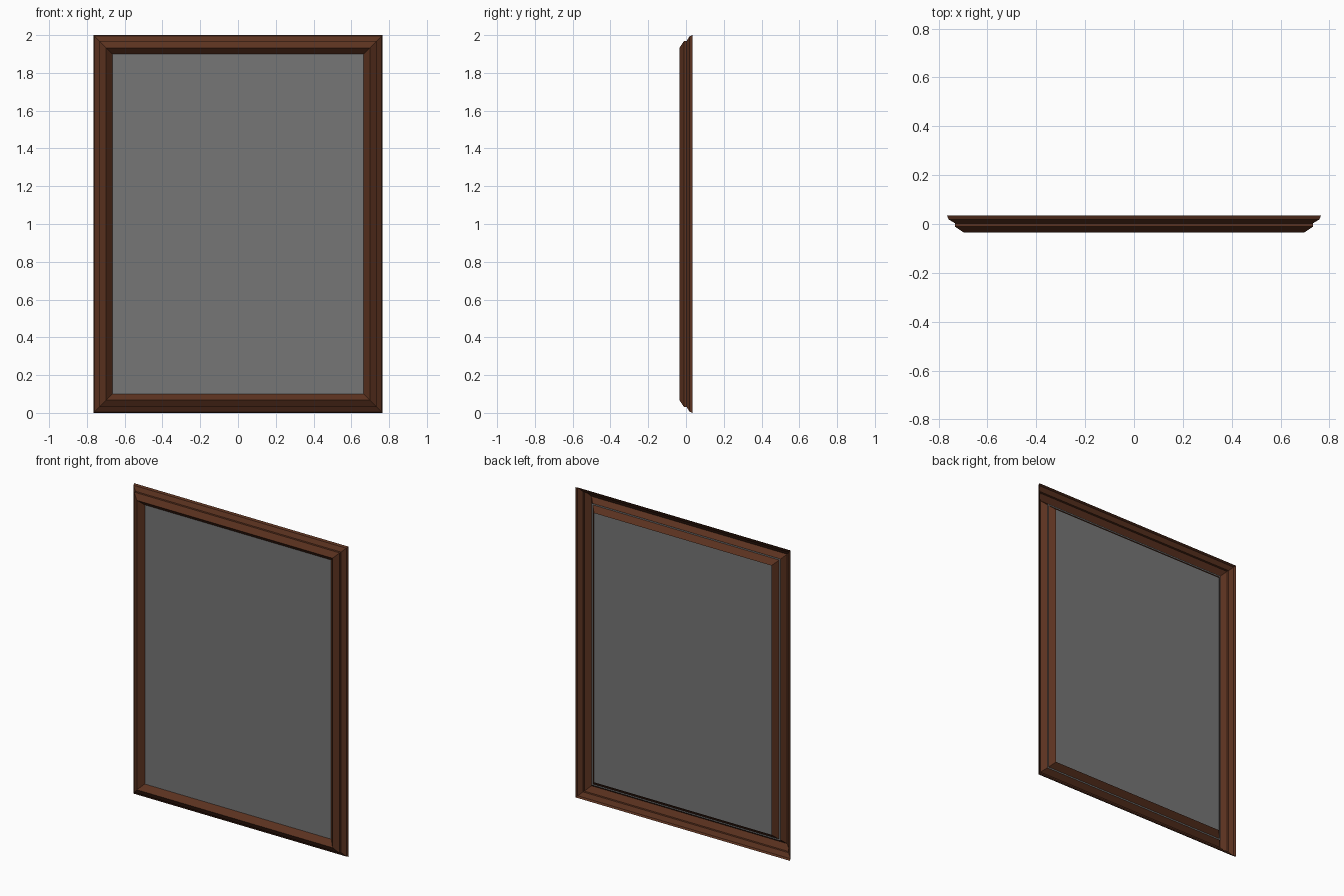
import bpy, bmesh

if "Cube" in bpy.data.objects:
    bpy.data.objects.remove(bpy.data.objects["Cube"])

def material(name, rgb):
    m = bpy.data.materials.new(name)
    m.diffuse_color = (*rgb, 1)
    m.use_nodes = True
    m.node_tree.nodes["Principled BSDF"].inputs["Base Color"].default_value = m.diffuse_color
    return m

wood = material("dark brown wood", (0.105, 0.032, 0.014))
glass = material("grey pane", (0.18, 0.18, 0.18))

HALF_W, HALF_H = 0.765, 1.0

def add_object(name, bm, mat):
    me = bpy.data.meshes.new(name)
    bm.to_mesh(me)
    bm.free()
    me.materials.append(mat)
    ob = bpy.data.objects.new(name, me)
    bpy.context.collection.objects.link(ob)
    return ob

def ring(bm, inset, y):
    w, h = HALF_W - inset, HALF_H - inset
    return [bm.verts.new((sx * w, y, 1 + sz * h))
            for sx, sz in ((-1, -1), (1, -1), (1, 1), (-1, 1))]

# Frame: open-backed moulding, (inset from outer edge, y), mitred at corners
profile = [(0.0, 0.034), (0.006, 0.019), (0.032, 0.003), (0.032, -0.011),
           (0.067, -0.034), (0.132, 0.033)]
bm = bmesh.new()
rings = [ring(bm, i, y) for i, y in profile]
for a, b in zip(rings, rings[1:]):
    for k in range(4):
        n = (k + 1) % 4
        bm.faces.new((a[k], a[n], b[n], b[k]))
add_object("moulded_frame", bm, wood)

# Pane: thin sheet passing just through the inner slope
bm = bmesh.new()
bm.faces.new(ring(bm, 0.091, 0.0))
add_object("pane", bm, glass)
